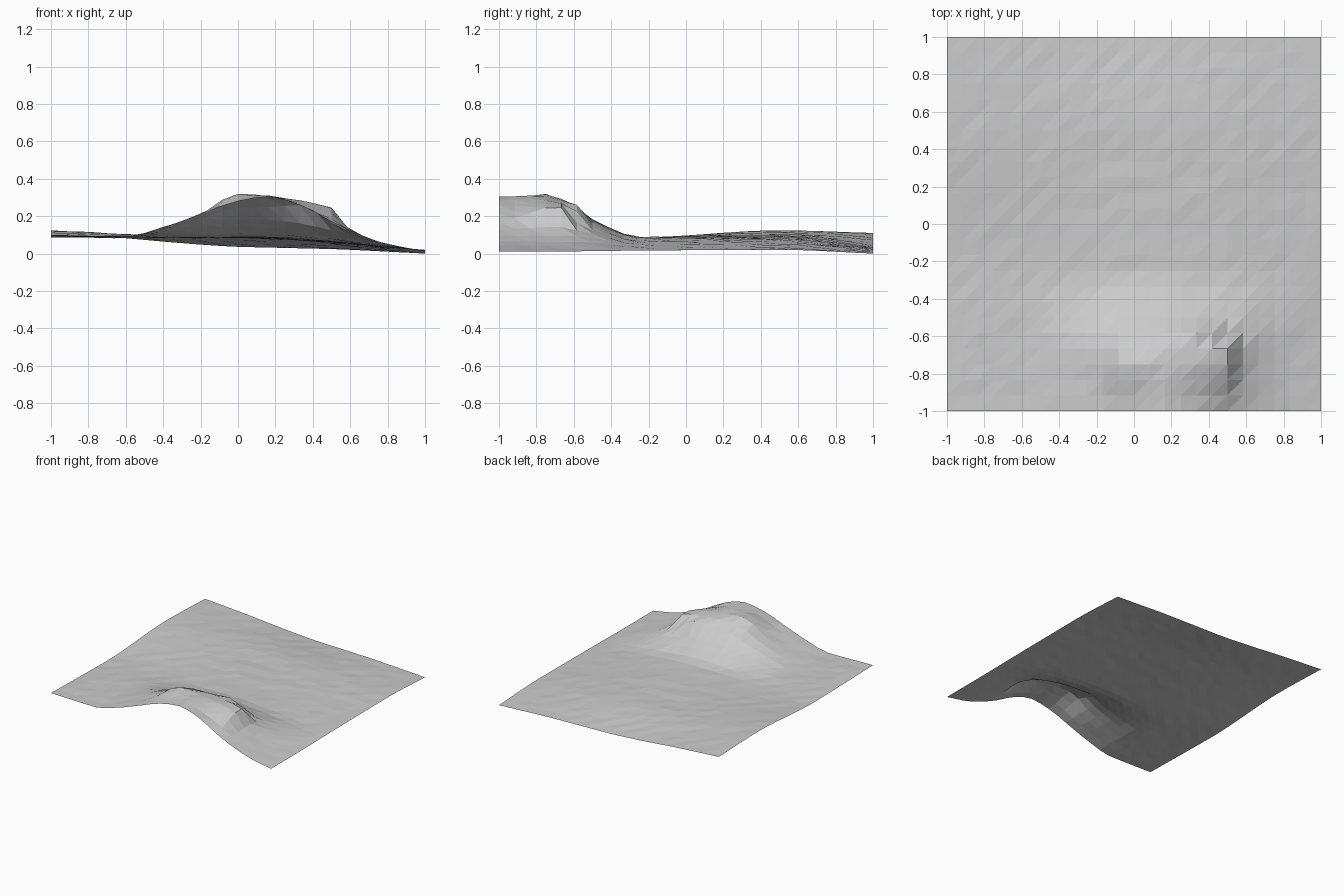
import bpy, bmesh, random

if "Cube" in bpy.data.objects:
    bpy.data.objects.remove(bpy.data.objects["Cube"])

random.seed(4)
N = 24                      # cells per side

# Cross-section stations along x, and height profiles at stations along y
XS = [-1, -.6, -.4, -.2, 0, .167, .333, .5, .583, .8, 1]
SECTIONS = {
    -1.0:  [.100, .092, .140, .210, .280, .305, .260, .170, .130, .050, .012],
    -.917: [.098, .092, .140, .210, .290, .308, .255, .185, .132, .050, .012],
    -.75:  [.095, .093, .140, .212, .320, .307, .283, .243, .140, .050, .012],
    -.667: [.093, .093, .135, .205, .285, .290, .275, .245, .140, .050, .012],
    -.583: [.092, .092, .128, .185, .245, .250, .262, .165, .125, .050, .012],
    -.5:   [.090, .090, .115, .150, .182, .180, .162, .125, .105, .048, .013],
    -.25:  [.087, .083, .083, .086, .090, .087, .078, .066, .058, .035, .016],
    .5:    [.124, .104, .096, .090, .083, .077, .068, .056, .050, .032, .020],
    1.0:   [.110, .082, .064, .048, .036, .032, .028, .024, .021, .010, .000],
}


def smooth_curve(xs, ys, x):
    """Cubic interpolation that never overshoots its stations."""
    n = len(xs)
    d = [(ys[i + 1] - ys[i]) / (xs[i + 1] - xs[i]) for i in range(n - 1)]

    def slope(k):
        if k == 0:
            return d[0]
        if k == n - 1:
            return d[-1]
        a, b = d[k - 1], d[k]
        return 0 if a * b <= 0 else 2 * a * b / (a + b)

    i = max(k for k in range(n - 1) if xs[k] <= x + 1e-6 or k == 0)
    h = xs[i + 1] - xs[i]
    t = min(max((x - xs[i]) / h, 0), 1)
    return ((2 * t**3 - 3 * t**2 + 1) * ys[i] + (t**3 - 2 * t**2 + t) * h * slope(i)
            + (3 * t**2 - 2 * t**3) * ys[i + 1] + (t**3 - t**2) * h * slope(i + 1))


def height(x, y):
    rows = list(SECTIONS)
    return smooth_curve(rows, [smooth_curve(XS, SECTIONS[r], x) for r in rows], y)


# Terrain sheet: triangulated grid, open underneath
bm = bmesh.new()
grid = []
for j in range(N + 1):
    row = []
    for i in range(N + 1):
        x, y = -1 + 2 * i / N, -1 + 2 * j / N
        inside = 0 < i < N and 0 < j < N
        rough = random.uniform(-.0025, .0025) if inside else 0
        row.append(bm.verts.new((x, y, height(x, y) + rough)))
    grid.append(row)
for j in range(N):
    for i in range(N):
        a, b = grid[j][i], grid[j][i + 1]
        c, d = grid[j + 1][i + 1], grid[j + 1][i]
        bm.faces.new((a, b, c))
        bm.faces.new((a, c, d))

mesh = bpy.data.meshes.new("terrain")
bm.to_mesh(mesh)
bm.free()
terrain = bpy.data.objects.new("terrain", mesh)
bpy.context.collection.objects.link(terrain)

# Plain grey ground colour
grey = bpy.data.materials.new("ground_grey")
grey.diffuse_color = (.6, .6, .6, 1)
grey.use_nodes = True
grey.node_tree.nodes["Principled BSDF"].inputs["Base Color"].default_value = grey.diffuse_color
mesh.materials.append(grey)
